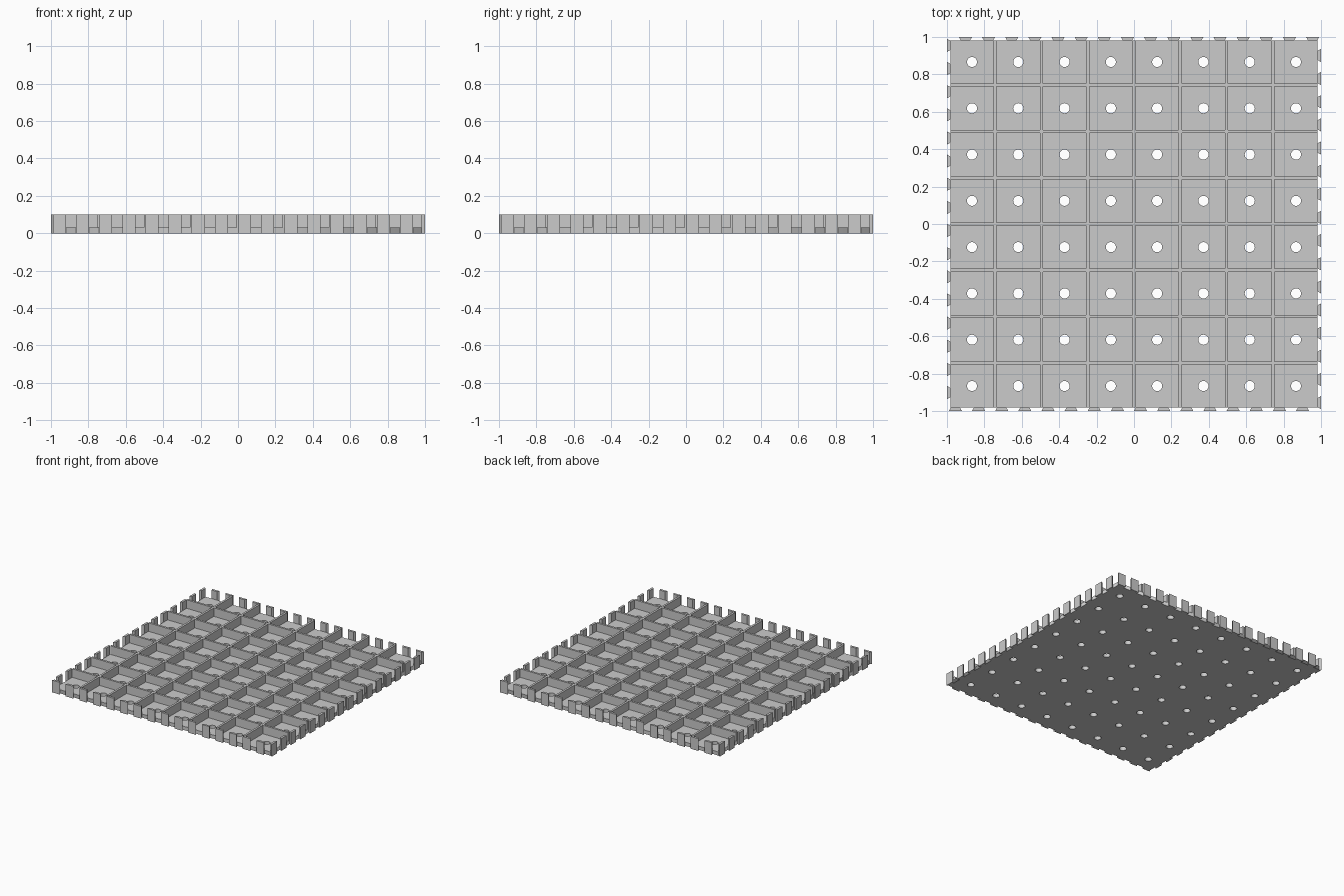
import bpy, bmesh, math
from mathutils import Matrix, Vector

cube = bpy.data.objects.get("Cube")
if cube:
    bpy.data.objects.remove(cube)

CELLS = 8
PITCH = 0.2475          # cell spacing
WALL = 0.017            # partition thickness
HALF = (CELLS * PITCH - WALL) / 2
FLOOR, TOP = 0.03, 0.1
HOLE = 0.027
centres = [(i - (CELLS - 1) / 2) * PITCH for i in range(CELLS)]

grey = bpy.data.materials.new("plastic_grey")
grey.use_nodes = True
colour = (0.6, 0.6, 0.6, 1)
grey.diffuse_color = colour
grey.node_tree.nodes["Principled BSDF"].inputs["Base Color"].default_value = colour


def add_object(name, bm):
    bmesh.ops.recalc_face_normals(bm, faces=bm.faces)
    mesh = bpy.data.meshes.new(name)
    bm.to_mesh(mesh)
    bm.free()
    mesh.materials.append(grey)
    obj = bpy.data.objects.new(name, mesh)
    bpy.context.collection.objects.link(obj)
    return obj


def extrude_up(bm, faces, height):
    new = bmesh.ops.extrude_face_region(bm, geom=faces, use_keep_orig=True)["geom"]
    verts = [g for g in new if isinstance(g, bmesh.types.BMVert)]
    bmesh.ops.translate(bm, verts=verts, vec=(0, 0, height))


# Floor: a flat outline with one drain hole per cell
def add_loop(curve, points):
    spline = curve.splines.new("POLY")
    spline.points.add(len(points) - 1)
    for p, (x, y) in zip(spline.points, points):
        p.co = (x, y, 0, 1)
    spline.use_cyclic_u = True


outline = bpy.data.curves.new("floor_outline", "CURVE")
outline.dimensions = "2D"
outline.fill_mode = "BOTH"
outline.extrude = FLOOR / 2
add_loop(outline, [(-HALF, -HALF), (HALF, -HALF), (HALF, HALF), (-HALF, HALF)])
turns = [math.tau * k / 24 for k in range(24)]
for cx in centres:
    for cy in centres:
        add_loop(outline, [(cx + HOLE * math.cos(a), cy + HOLE * math.sin(a)) for a in turns])
helper = bpy.data.objects.new("floor_outline", outline)
bpy.context.collection.objects.link(helper)
bpy.context.view_layer.update()
bm = bmesh.new()
bm.from_mesh(helper.to_mesh())
helper.to_mesh_clear()
bpy.data.objects.remove(helper)
bmesh.ops.remove_doubles(bm, verts=bm.verts, dist=0.0001)
bmesh.ops.translate(bm, verts=bm.verts, vec=(0, 0, FLOOR / 2))
add_object("floor", bm)

# Partition walls: a lattice of strips between the cells, raised from the floor
edges = [c + s * (PITCH - WALL) / 2 for c in centres for s in (-1, 1)]
bm = bmesh.new()
grid = [[bm.verts.new((x, y, FLOOR)) for y in edges] for x in edges]
for i in range(len(edges) - 1):
    for j in range(len(edges) - 1):
        if i % 2 or j % 2:
            bm.faces.new((grid[i][j], grid[i + 1][j], grid[i + 1][j + 1], grid[i][j + 1]))
bmesh.ops.delete(bm, geom=[v for v in bm.verts if not v.link_faces], context="VERTS")
extrude_up(bm, bm.faces[:], TOP - FLOOR)
add_object("partition_walls", bm)

# Dovetail teeth: the same row turned onto each of the four sides
for turn, side in enumerate(("front", "left", "back", "right")):
    spin = Matrix.Rotation(turn * math.pi / 2, 3, "Z")
    bm = bmesh.new()
    for k in range(CELLS * 2):
        x = centres[0] + 0.035 + (k - 1) * PITCH / 2
        shape = [(x - 0.035, -1), (x + 0.035, -1), (x + 0.025, -HALF), (x - 0.025, -HALF)]
        face = bm.faces.new([bm.verts.new(spin @ Vector((px, py, 0))) for px, py in shape])
        extrude_up(bm, [face], TOP)
    add_object(side + "_dovetail_teeth", bm)
